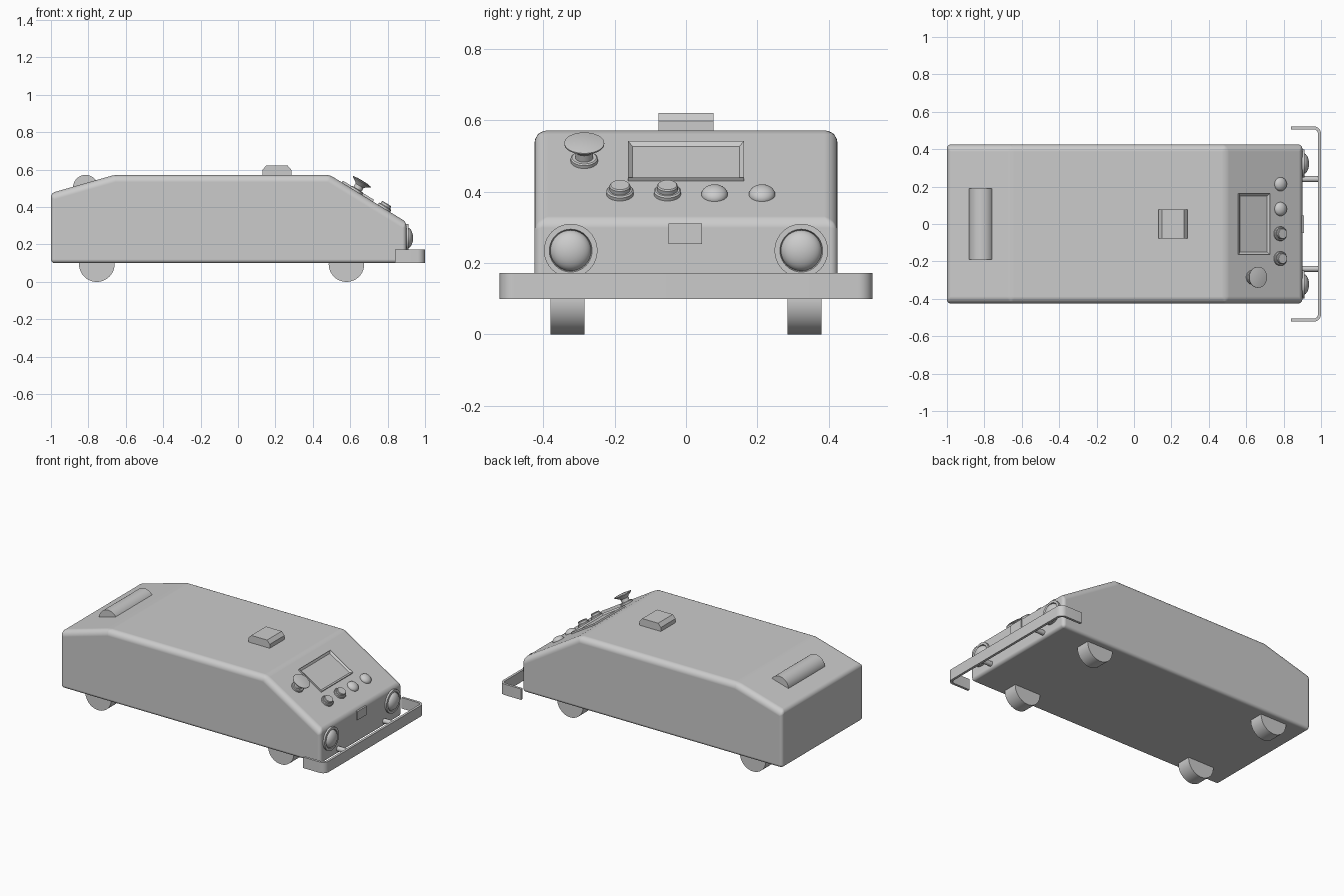
import bpy, bmesh
from math import sin, cos, pi, radians, atan2
from mathutils import Matrix, Vector

if "Cube" in bpy.data.objects:
    bpy.data.objects.remove(bpy.data.objects["Cube"])


def finish(name, bm, matrix=Matrix(), smooth=True):
    bmesh.ops.remove_doubles(bm, verts=bm.verts, dist=1e-5)
    bmesh.ops.recalc_face_normals(bm, faces=bm.faces)
    me = bpy.data.meshes.new(name)
    bm.to_mesh(me)
    bm.free()
    if smooth:
        me.shade_smooth()
        me.set_sharp_from_angle(angle=radians(30))
    ob = bpy.data.objects.new(name, me)
    ob.matrix_world = matrix
    bpy.context.collection.objects.link(ob)
    return ob


def prism(name, points, vec, smooth=True):
    """Closed outline extruded along vec."""
    bm = bmesh.new()
    face = bm.faces.new([bm.verts.new(p) for p in points])
    ext = bmesh.ops.extrude_face_region(bm, geom=[face], use_keep_orig=True)
    verts = [g for g in ext["geom"] if isinstance(g, bmesh.types.BMVert)]
    bmesh.ops.translate(bm, vec=vec, verts=verts)
    return finish(name, bm, smooth=smooth)


def lathe(name, profile, matrix, seg=40):
    """Revolve (radius, height) pairs around local z."""
    bm = bmesh.new()
    rings = [[bm.verts.new((r * cos(2 * pi * i / seg), r * sin(2 * pi * i / seg), h))
              for i in range(seg)] for r, h in profile]
    for a, b in zip(rings, rings[1:]):
        for i in range(seg):
            j = (i + 1) % seg
            bm.faces.new((a[i], a[j], b[j], b[i]))
    return finish(name, bm, matrix)


def dome(r, h, base=0.0, n=10):
    return [(r * cos(pi / 2 * i / n), base + h * sin(pi / 2 * i / n)) for i in range(n + 1)]


def box(name, size, matrix):
    bm = bmesh.new()
    bmesh.ops.create_cube(bm, size=1, matrix=Matrix.Diagonal((*size, 1)))
    return finish(name, bm, matrix, smooth=False)


# Body: side profile with softened edges
W = 0.425
profile = [(-1, 0.10), (-1, 0.475), (-0.66, 0.572), (0.49, 0.572), (0.90, 0.32), (0.90, 0.10)]
body = prism("body", [(x, -W, z) for x, z in profile], (0, 2 * W, 0), smooth=False)
body.data.shade_smooth()
weight = body.data.attributes.new("bevel_weight_edge", "FLOAT", "EDGE")
for e in body.data.edges:
    a, b = (body.data.vertices[i].co for i in e.vertices)
    top_side = abs(a.y - b.y) < 0.01 and min(a.z, b.z) > 0.3
    weight.data[e.index].value = 1.0 if top_side else 0.55
bev = body.modifiers.new("bevel", "BEVEL")
bev.limit_method = "WEIGHT"
bev.width = 0.038
bev.segments = 5
bev.harden_normals = True

# Wheels
for end, x in (("rear", -0.755), ("front", 0.58)):
    for side, y in (("right", -0.3325), ("left", 0.3325)):
        m = Matrix.Translation((x, y, 0.095)) @ Matrix.Rotation(pi / 2, 4, "X")
        lathe(f"{end}_{side}_wheel", [(0, -0.0475), (0.095, -0.0475), (0.095, 0.0475), (0, 0.0475)], m, 64)

# Bumper: bent strip wrapping the nose
def bend(r):
    pts = [(0.96 + r * sin(pi / 2 * i / 8), 0.482 + r * cos(pi / 2 * i / 8)) for i in range(9)]
    half = [(0.84, 0.482 + r)] + pts
    return half + [(x, -y) for x, y in reversed(half)]

outline = bend(0.04) + bend(0.024)[::-1]
prism("bumper", [(x, y, 0.10) for x, y in outline], (0, 0, 0.072))

to_front = Matrix.Rotation(pi / 2, 4, "Y")
for side, s in (("right", -1), ("left", 1)):
    # Bumper struts
    lathe(f"bumper_strut_{side}", [(0, 0), (0.016, 0), (0.016, 0.12), (0, 0.12)],
          Matrix.Translation((0.87, 0.24 * s, 0.136)) @ to_front, 24)
    # Headlights: rim and lens
    m = Matrix.Translation((0.898, 0.323 * s, 0.235)) @ to_front
    lathe(f"headlight_rim_{side}", [(0, 0), (0.075, 0), (0.075, 0.014), (0.06, 0.014), (0.057, 0.004), (0, 0.004)], m)
    lathe(f"headlight_lens_{side}", dome(0.057, 0.034, 0.004), m)

# Nose sensor
box("nose_sensor", (0.02, 0.094, 0.057), Matrix.Translation((0.899, -0.002, 0.282)))

# Roof unit with chamfered edges
roof = [(0.13, 0.56), (0.13, 0.598), (0.15, 0.621), (0.266, 0.621), (0.286, 0.598), (0.286, 0.56)]
prism("roof_unit", [(x, -0.077, z) for x, z in roof], (0, 0.154, 0), smooth=False)

# Rear rounded bar
m = Matrix.Translation((-0.815, 0, 0.505)) @ Matrix.Rotation(pi / 2, 4, "X")
lathe("rear_bar", [(0, -0.19), (0.067, -0.19), (0.067, 0.19), (0, 0.19)], m, 48)

# Sloped control panel: local z points out of the slope
slope = atan2(0.252, 0.41)
def panel(x, y):
    z = 0.572 - (x - 0.49) * 0.252 / 0.41
    return Matrix.Translation((x, y, z)) @ Matrix.Rotation(slope, 4, "Y")

# Screen with recessed glass
bm = bmesh.new()
bmesh.ops.create_cube(bm, size=1, matrix=Matrix.Diagonal((0.195, 0.324, 0.022, 1)))
face = max(bm.faces, key=lambda f: f.calc_center_median().z)
bmesh.ops.inset_region(bm, faces=[face], thickness=0.018)
bmesh.ops.translate(bm, vec=(0, 0, -0.01), verts=face.verts)
finish("screen", bm, panel(0.638, 0), smooth=False)

# Push buttons and indicator domes
for i, y in enumerate((-0.185, -0.052)):
    lathe(f"push_button_{i + 1}", [(0.038, -0.005), (0.038, 0.01), (0.034, 0.014), (0.029, 0.014),
                                   (0.029, 0.026), (0.026, 0.03), (0, 0.03)], panel(0.78, y))
for i, y in enumerate((0.08, 0.213)):
    lathe(f"indicator_{i + 1}", [(0.037, -0.005)] + dome(0.037, 0.025), panel(0.783, y))

# Emergency stop mushroom
lathe("stop_button", [(0.038, -0.005), (0.038, 0.01), (0.034, 0.013), (0.025, 0.013), (0.025, 0.034),
                      (0.032, 0.042), (0.056, 0.057), (0.056, 0.061), (0.03, 0.065), (0, 0.066)], panel(0.632, -0.285))
